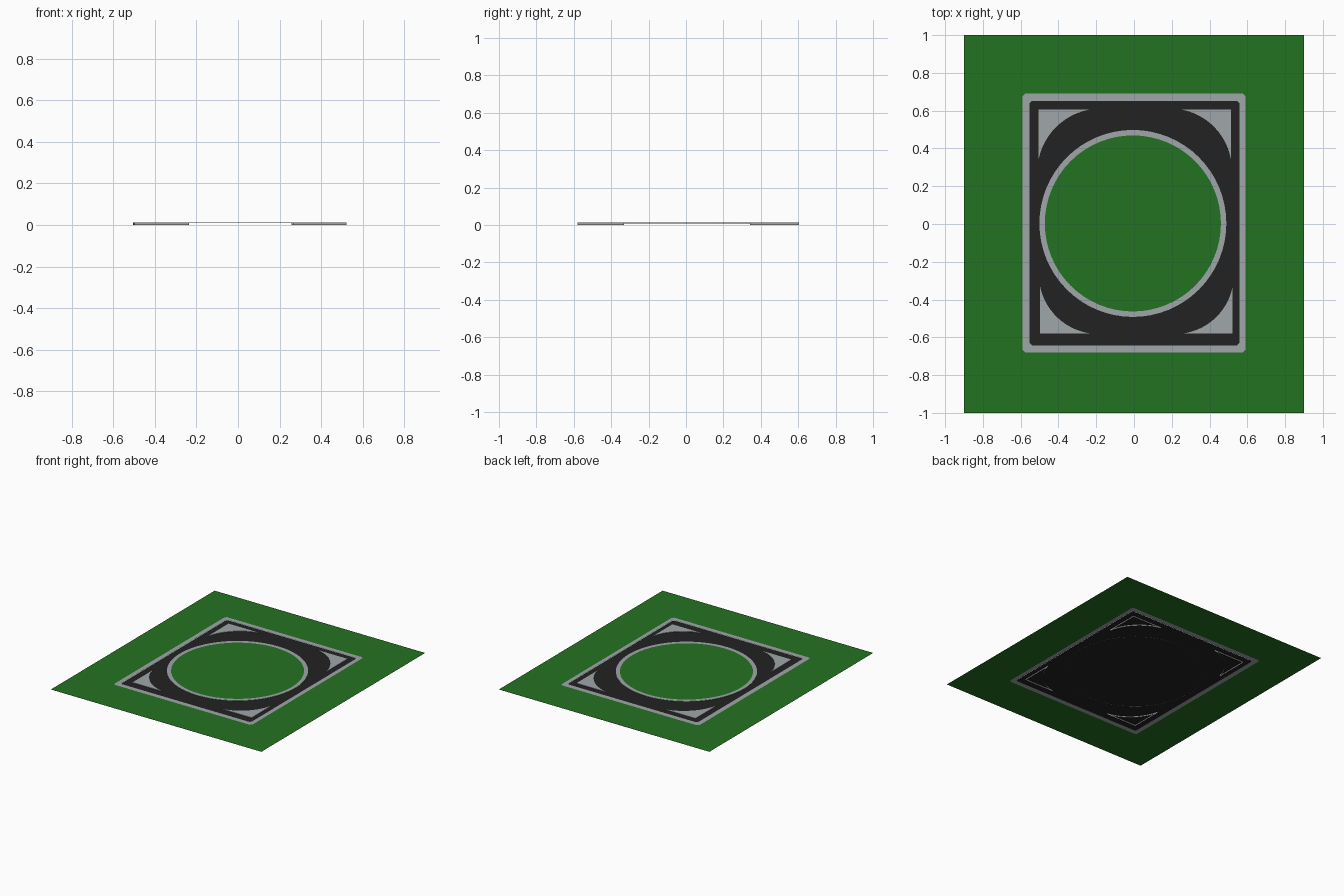
import bpy, bmesh, math
from mathutils import Vector

if "Cube" in bpy.data.objects:
    bpy.data.objects.remove(bpy.data.objects["Cube"])


def material(name, rgb):
    m = bpy.data.materials.new(name)
    m.diffuse_color = (*rgb, 1)
    m.use_nodes = True
    m.node_tree.nodes["Principled BSDF"].inputs["Base Color"].default_value = m.diffuse_color
    return m


GREEN = material("grass_green", (0.0168, 0.171, 0.0152))
GRAY = material("paving_gray", (0.35, 0.38, 0.40))
BLACK = material("asphalt_black", (0.016, 0.016, 0.016))


def finish(bm, name, mat):
    bmesh.ops.remove_doubles(bm, verts=bm.verts, dist=1e-5)
    mesh = bpy.data.meshes.new(name)
    bm.to_mesh(mesh)
    bm.free()
    mesh.materials.append(mat)
    obj = bpy.data.objects.new(name, mesh)
    bpy.context.collection.objects.link(obj)


def rect(x0, x1, y0, y1, c):
    # counter-clockwise rectangle with clipped corners
    return [(x0 + c, y0), (x1 - c, y0), (x1, y0 + c), (x1, y1 - c),
            (x1 - c, y1), (x0 + c, y1), (x0, y1 - c), (x0, y0 + c)]


def circle(r, n=64):
    return [(-0.006 + r * math.cos(2 * math.pi * i / n),
             0.003 + r * math.sin(2 * math.pi * i / n)) for i in range(n)]


def band(name, outer, inner, z, mat, skirt=None):
    # flat frame between two loops, optionally with a wall hanging from its outer edge
    bm = bmesh.new()
    a = [bm.verts.new((x, y, z)) for x, y in outer]
    b = [bm.verts.new((x, y, z)) for x, y in inner]
    n = len(a)
    for i in range(n):
        j = (i + 1) % n
        bm.faces.new((a[i], a[j], b[j], b[i]))
    if skirt is not None:
        d = [bm.verts.new((x, y, skirt)) for x, y in outer]
        for i in range(n):
            j = (i + 1) % n
            bm.faces.new((d[i], d[j], a[j], a[i]))
    finish(bm, name, mat)


def plate(name, pts, z, mat, skirt=None):
    bm = bmesh.new()
    a = [bm.verts.new((x, y, z)) for x, y in pts]
    bm.faces.new(a)
    if skirt is not None:
        d = [bm.verts.new((x, y, skirt)) for x, y in pts]
        for i in range(len(a)):
            j = (i + 1) % len(a)
            bm.faces.new((d[i], d[j], a[j], a[i]))
    finish(bm, name, mat)


def corner(name, cx, cy, ex, ey):
    # corner island: right angle at (cx, cy), curved long side bulging towards the corner
    p, q, c = Vector((ex, cy)), Vector((cx, ey)), Vector((cx, cy))
    mid, half = (p + q) / 2, (q - p) / 2
    out = Vector((-half.y, half.x)).normalized()
    if out.dot(c - mid) < 0:
        out = -out
    sag, h = 0.056, half.length
    r = (h * h + sag * sag) / (2 * sag)
    pts = [(cx, cy)]
    for i in range(13):
        t = -1 + i / 6
        pts.append(tuple(mid + half * t + out * (math.sqrt(r * r - (h * t) ** 2) - r + sag)))
    area = sum(pts[i - 1][0] * pts[i][1] - pts[i][0] * pts[i - 1][1] for i in range(len(pts)))
    if area < 0:
        pts.reverse()
    plate(name, pts, 0.013, GRAY, 0.0)


# Grass surround, outer pavement and road
outer_walk = rect(-0.59, 0.59, -0.68, 0.69, 0.014)
inner_walk = rect(-0.553, 0.558, -0.642, 0.652, 0.012)
band("grass_surround", rect(-0.9, 0.9, -1, 1, 0), outer_walk, 0.011, GREEN)
band("outer_pavement", outer_walk, inner_walk, 0.011, GRAY)
plate("road", inner_walk, 0.010, BLACK)

# Round central island with curb
band("island_curb", circle(0.495), circle(0.466), 0.012, GRAY, 0.009)
plate("island_grass", circle(0.466), 0.012, GREEN)

# Four corner islands
corner("corner_back_left", -0.505, 0.605, -0.24, 0.343)
corner("corner_back_right", 0.513, 0.605, 0.257, 0.343)
corner("corner_front_left", -0.497, -0.579, -0.235, -0.332)
corner("corner_front_right", 0.522, -0.579, 0.265, -0.332)
